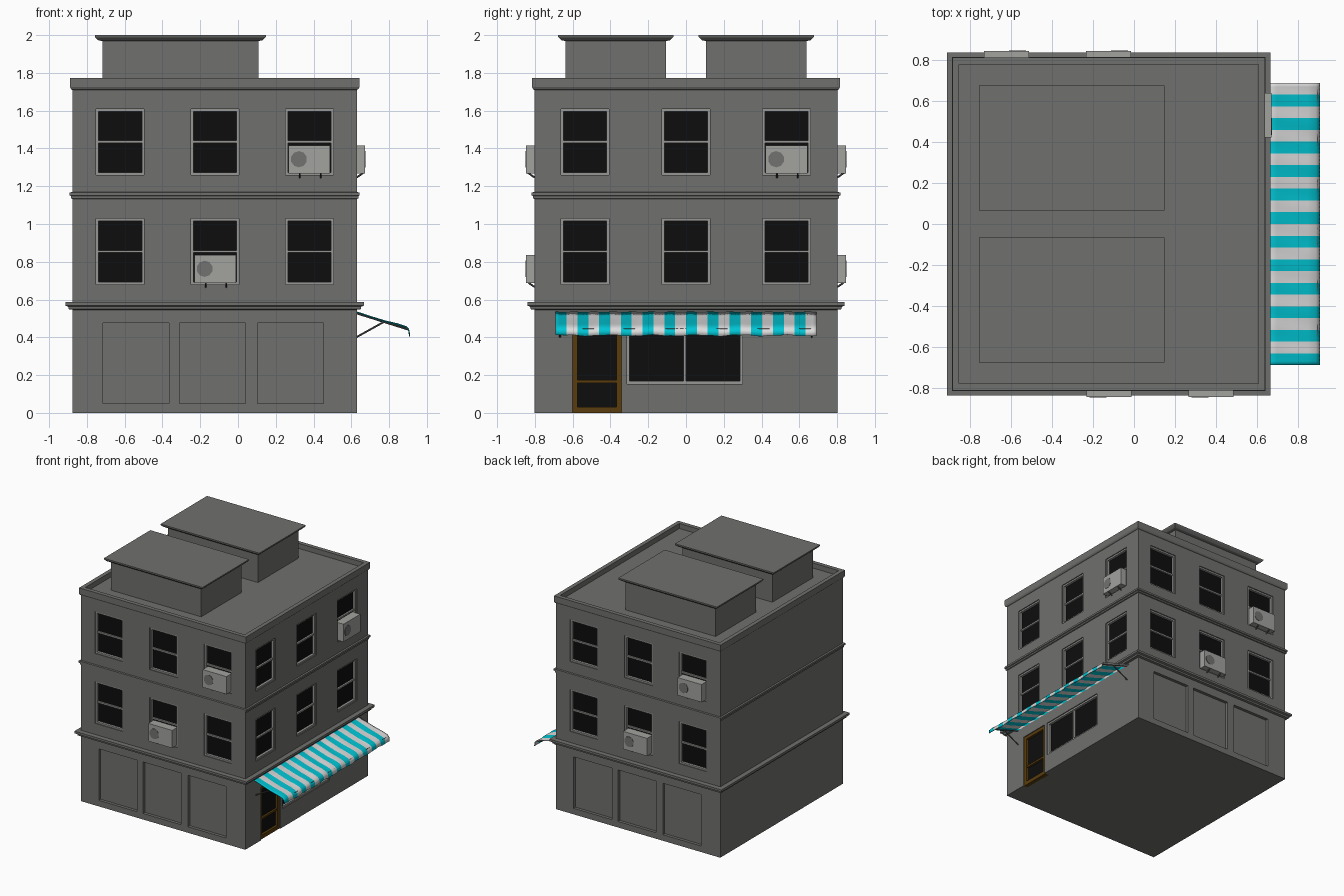
import bpy, bmesh, math
from mathutils import Matrix, Vector

if "Cube" in bpy.data.objects:
    bpy.data.objects.remove(bpy.data.objects["Cube"])

def mat(name, r, g, b):
    m = bpy.data.materials.new(name)
    m.diffuse_color = (r, g, b, 1)
    m.use_nodes = True
    m.node_tree.nodes["Principled BSDF"].inputs["Base Color"].default_value = m.diffuse_color
    return m

WALL = mat("wall_grey", .16, .16, .155)
FRAME = mat("frame_grey", .31, .31, .30)
GLASS = mat("black_glass", .004, .004, .004)
ACGREY = mat("unit_grey", .36, .36, .345)
FAN = mat("fan_grey", .17, .17, .165)
BROWN = mat("door_brown", .10, .046, .004)
TEAL = mat("awning_teal", .0, .56, .66)
WHITE = mat("awning_white", .72, .72, .72)
METAL = mat("bracket_metal", .09, .09, .09)

CX, HX, HY = -.1235, .7535, .803
parts = {}

def part(name, material):
    if name not in parts:
        parts[name] = (bmesh.new(), material)
    return parts[name][0]

def finish(name, bm, *materials):
    bmesh.ops.recalc_face_normals(bm, faces=bm.faces)
    me = bpy.data.meshes.new(name)
    bm.to_mesh(me)
    bm.free()
    for m in materials:
        me.materials.append(m)
    ob = bpy.data.objects.new(name, me)
    bpy.context.collection.objects.link(ob)
    return ob

# Wall frames: u runs right along the wall, d outward, z up
def wall(angle, dist):
    return Matrix.Translation((CX, 0, 0)) @ Matrix.Rotation(angle, 4, 'Z') @ Matrix.Translation((0, -dist, 0))

FRONT, RIGHT, BACK = wall(0, HY), wall(math.pi / 2, HX), wall(math.pi, HY)

def box(name, material, M, u0, u1, d0, d1, z0, z1):
    T = Matrix.Translation(((u0 + u1) / 2, -(d0 + d1) / 2, (z0 + z1) / 2))
    S = Matrix.Diagonal((u1 - u0, d1 - d0, z1 - z0, 1))
    bmesh.ops.create_cube(part(name, material), size=1, matrix=M @ T @ S)

def rod(name, material, a, b, r, sides=6):
    a, b = Vector(a), Vector(b)
    v = b - a
    M = Matrix.Translation((a + b) / 2) @ v.to_track_quat('Z', 'Y').to_matrix().to_4x4()
    bmesh.ops.create_cone(part(name, material), cap_ends=True, segments=sides,
                          radius1=r, radius2=r, depth=v.length, matrix=M)

def loft(cx, cy, hx, hy, profile):
    """Sweep an (offset, z) profile round a rectangle and cap both ends."""
    bm = bmesh.new()
    rings = [[bm.verts.new((cx + sx * (hx + o), cy + sy * (hy + o), z))
              for sx, sy in ((-1, -1), (1, -1), (1, 1), (-1, 1))] for o, z in profile]
    for a, b in zip(rings, rings[1:]):
        for i in range(4):
            j = (i + 1) % 4
            bm.faces.new((a[i], a[j], b[j], b[i]))
    bm.faces.new(rings[0][::-1])
    bm.faces.new(rings[-1])
    return bm

def opening(M, u0, u1, z0, z1, depth=.04):
    box("cutter", WALL, M, u0, u1, -depth, .02, z0, z1)

def framed(name, material, M, u0, u1, z0, z1, w, bottom):
    """Glazed frame set inside an opening."""
    opening(M, u0, u1, z0, z1)
    box(name, material, M, u0, u0 + w, -.045, -.008, z0, z1)
    box(name, material, M, u1 - w, u1, -.045, -.008, z0, z1)
    box(name, material, M, u0 + w, u1 - w, -.045, -.008, z1 - w, z1)
    box(name, material, M, u0 + w, u1 - w, -.045, -.008, z0, z0 + bottom)
    box("window_glass", GLASS, M, u0 + w / 2, u1 - w / 2, -.05, -.028, z0 + .005, z1 - .005)

def window(M, u, z):
    framed("window_frames", FRAME, M, u - .127, u + .127, z, z + .348, .013, .013)
    box("window_frames", FRAME, M, u - .115, u + .115, -.045, -.014, z + .168, z + .181)

def air_conditioner(M, u, z):
    box("air_conditioners", ACGREY, M, u - .11, u + .11, -.035, .043, z + .008, z + .155)
    c = Vector((u - .055, -.043, z + .083))
    rod("fan_grilles", FAN, M @ c, M @ (c + Vector((0, -.003, 0))), .043, 10)
    for du in (-.05, .06):
        rod("unit_brackets", METAL, M @ Vector((u + du, .002, z - .014)),
            M @ Vector((u + du, -.032, z + .01)), .005)

# Upper-floor windows and their cooling units
for M, cols, unit_cells in ((FRONT, (-.5, .002, .501), ((2, 1), (1, 0))),
                            (BACK, (-.5, .002, .501), ((2, 1), (1, 0))),
                            (RIGHT, (-.535, 0, .532), ((2, 1),))):
    for row, z in enumerate((.68, 1.26)):
        for col, u in enumerate(cols):
            window(M, u, z)
            if (col, row) in unit_cells:
                air_conditioner(M, u, z)

# Recessed ground-floor panels
for M in (FRONT, BACK):
    for u in (-.417, -.0115, .401):
        opening(M, u - .175, u + .175, .05, .477, .025)

# Shop window and door
framed("shop_window_frame", FRAME, RIGHT, -.313, .30, .154, .44, .014, .014)
box("shop_window_frame", FRAME, RIGHT, -.012, .001, -.045, -.01, .16, .43)
framed("door_frame", BROWN, RIGHT, -.60, -.342, 0, .44, .026, .032)
box("door_frame", BROWN, RIGHT, -.58, -.36, -.045, -.012, .158, .173)

# Walls with mouldings and a sunken roof
shell = finish("building_walls", loft(CX, 0, HX, HY, [
    (0, 0), (0, .546), (.02, .549), (.022, .562), (.037, .568), (.037, .586), (0, .588),
    (0, 1.133), (.007, 1.136), (.007, 1.148), (.014, 1.152), (.014, 1.167), (0, 1.169),
    (0, 1.71), (.007, 1.714), (.012, 1.724), (.012, 1.772), (-.022, 1.772), (-.022, 1.73)]), WALL)
cutter = finish("cutter", parts.pop("cutter")[0], WALL)
cutter.hide_render = True
mod = shell.modifiers.new("openings", 'BOOLEAN')
mod.operation, mod.solver, mod.object = 'DIFFERENCE', 'EXACT', cutter
bpy.context.view_layer.objects.active = shell
bpy.ops.object.modifier_apply(modifier=mod.name)
bpy.data.objects.remove(cutter)

# Roof houses with flared caps
for label, s in (("front", -1), ("back", 1)):
    finish(label + "_roof_house", loft(-.305, s * .372, .413, .265, [
        (0, 1.725), (0, 1.968), (.022, 1.973), (.036, 1.986), (.04, 1.992), (.04, 2.0)]), WALL)

# Striped cloth awning with a slight ripple
bm = bmesh.new()
profile = [(.632, .535), (.70, .512), (.78, .487), (.85, .470), (.89, .456), (.906, .44), (.911, .41)]
STRIPES, SUB = 24, 3
cols = []
for i in range(STRIPES * SUB + 1):
    y = -.69 + 1.38 * i / (STRIPES * SUB)
    cols.append([bm.verts.new((x, y, z + .003 * k / 6 * math.sin(y * 27) + .0015 * math.sin(y * 61 + k)))
                 for k, (x, z) in enumerate(profile)])
for i, (a, b) in enumerate(zip(cols, cols[1:])):
    for k in range(len(profile) - 1):
        f = bm.faces.new((a[k], a[k + 1], b[k + 1], b[k]))
        f.material_index = (i // SUB) % 2
        f.smooth = True
awning = finish("awning", bm, TEAL, WHITE)
awning.modifiers.new("cloth", 'SOLIDIFY').thickness = .005

# Awning arms
for y in (-.667, .665):
    rod("awning_arms", METAL, (.625, y, .40), (.775, y, .483), .005)
    rod("awning_arms", METAL, (.625, y, .528), (.895, y, .443), .005)
rod("awning_arms", METAL, (.895, -.667, .443), (.895, .665, .443), .005)

for name, (b, m) in parts.items():
    finish(name, b, m)
